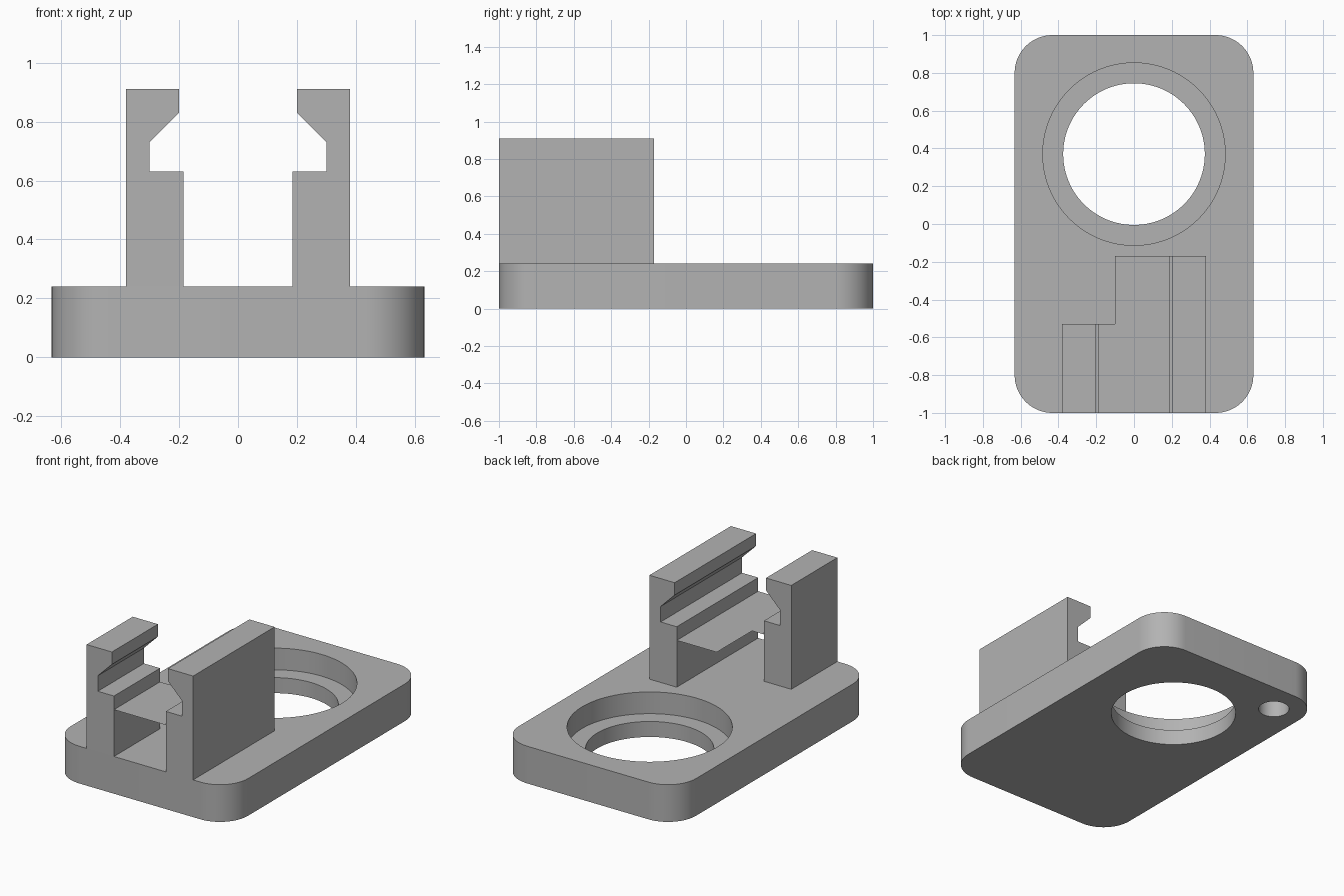
import bpy, bmesh, math

cube = bpy.data.objects.get("Cube")
if cube:
    bpy.data.objects.remove(cube, do_unlink=True)

grey = bpy.data.materials.new("plain_grey")
grey.use_nodes = True
grey.diffuse_color = (0.45, 0.45, 0.45, 1)
grey.node_tree.nodes["Principled BSDF"].inputs["Base Color"].default_value = (0.45, 0.45, 0.45, 1)

TOP = 0.24          # upper face of the base plate
HALF_W = 0.632


def finish(name, bm):
    """Turn a bmesh into a named grey object."""
    bmesh.ops.recalc_face_normals(bm, faces=bm.faces)
    mesh = bpy.data.meshes.new(name)
    bm.to_mesh(mesh)
    bm.free()
    mesh.materials.append(grey)
    obj = bpy.data.objects.new(name, mesh)
    bpy.context.collection.objects.link(obj)
    return obj


def prism(name, points, offset):
    """Extrude a closed outline along an offset vector."""
    bm = bmesh.new()
    face = bm.faces.new([bm.verts.new(p) for p in points])
    new = bmesh.ops.extrude_face_region(bm, geom=[face])["geom"]
    verts = [v for v in new if isinstance(v, bmesh.types.BMVert)]
    bmesh.ops.translate(bm, vec=offset, verts=verts)
    return finish(name, bm)


def ring(x, y, z, radius, count):
    return [(x + radius * math.cos(math.tau * i / count),
             y + radius * math.sin(math.tau * i / count), z) for i in range(count)]


# Base plate with rounded corners
outline = []
for quarter, (sx, sy) in enumerate([(1, 1), (-1, 1), (-1, -1), (1, -1)]):
    for i in range(17):
        a = math.pi / 2 * (quarter + i / 16)
        outline.append((sx * (HALF_W - 0.2) + 0.2 * math.cos(a),
                        sy * 0.8 + 0.2 * math.sin(a), 0))
plate = prism("base_plate", outline, (0, 0, TOP))

# Stepped round opening, and a blind hole in the underside
cutters = [
    prism("opening_cutter", ring(0, 0.37, -0.1, 0.375, 96), (0, 0, 0.5)),
    prism("recess_cutter", ring(0, 0.37, 0.10, 0.483, 96), (0, 0, 0.3)),
    prism("blind_hole_cutter", ring(-0.43, 0.80, -0.1, 0.092, 48), (0, 0, 0.26)),
]
bpy.context.view_layer.objects.active = plate
for cutter in cutters:
    mod = plate.modifiers.new("cut", "BOOLEAN")
    mod.operation = "DIFFERENCE"
    mod.solver = "EXACT"
    mod.object = cutter
    bpy.ops.object.modifier_apply(modifier=mod.name)
    bpy.data.objects.remove(cutter, do_unlink=True)

bpy.ops.object.select_all(action="DESELECT")
plate.select_set(True)
bpy.ops.object.shade_smooth_by_angle(angle=math.radians(30))

# Hooked clip walls: same mirrored profile, different lengths
profile = [(0.38, TOP), (0.38, 0.91), (0.2, 0.91), (0.2, 0.83),
           (0.3, 0.73), (0.3, 0.63), (0.185, 0.63), (0.185, TOP)]
for name, side, back in [("left_clip_wall", 1, -0.17), ("right_clip_wall", -1, -0.53)]:
    prism(name, [(side * x, -1, z) for x, z in profile], (0, back + 1, 0))

# Paper-thin shelf bridging the walls, notched behind the short wall
bm = bmesh.new()
shelf = [(-0.185, -1), (0.185, -1), (0.185, -0.17), (-0.1, -0.17), (-0.1, -0.53), (-0.185, -0.53)]
bm.faces.new([bm.verts.new((x, y, 0.542)) for x, y in shelf])
finish("clip_shelf", bm)
